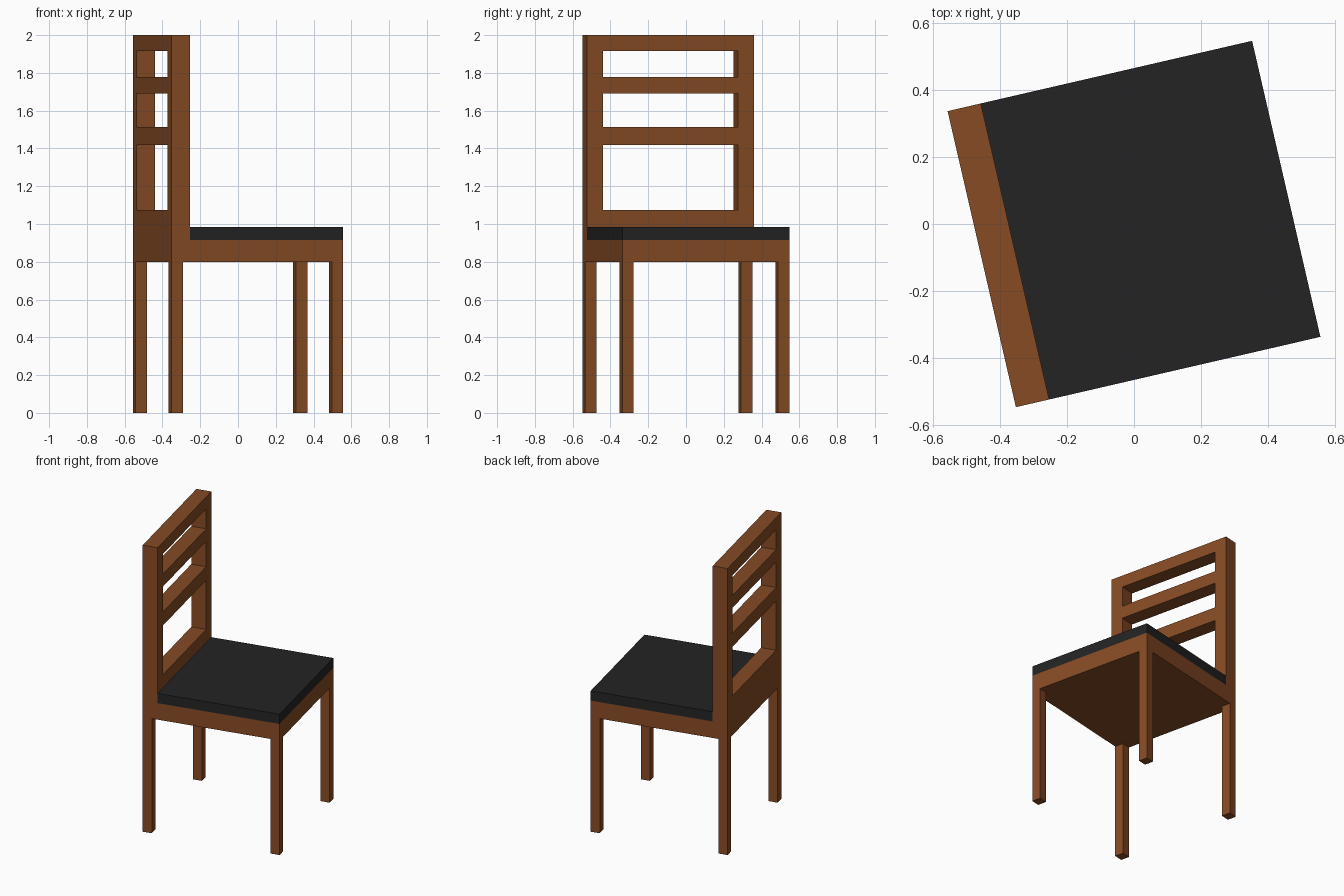
import bpy, math
from mathutils import Matrix

if "Cube" in bpy.data.objects:
    bpy.data.objects.remove(bpy.data.objects["Cube"])

HX, HY = 0.467, 0.454            # half footprint of the chair
BACK = 0.102                     # thickness of the backrest
LEG = 0.062
POST = 0.087
TURN = Matrix.Rotation(math.radians(13), 4, 'Z')   # whole chair is turned


def material(name, rgb):
    m = bpy.data.materials.new(name)
    m.diffuse_color = (*rgb, 1)
    m.use_nodes = True
    m.node_tree.nodes["Principled BSDF"].inputs["Base Color"].default_value = m.diffuse_color
    return m


wood = material("brown wood", (0.24, 0.07, 0.018))
black = material("black cushion", (0.017, 0.017, 0.017))


def box(name, lo, hi, mat):
    bpy.ops.mesh.primitive_cube_add(size=1)
    o = bpy.context.object
    o.name = name
    mid = [(a + b) / 2 for a, b in zip(lo, hi)]
    size = [b - a for a, b in zip(lo, hi)]
    o.data.transform(Matrix.Translation(mid) @ Matrix.Diagonal((*size, 1)))
    o.matrix_world = TURN
    o.data.materials.append(mat)
    return o


# Legs, flush with the corners
for sx, end in ((-1, "back"), (1, "front")):
    for sy, side in ((-1, "right"), (1, "left")):
        xs = sorted((sx * HX, sx * (HX - LEG)))
        ys = sorted((sy * HY, sy * (HY - LEG)))
        box(f"{end}_{side}_leg", (xs[0], ys[0], 0), (xs[1], ys[1], 0.8), wood)

# Seat base and cushion, in front of the backrest
box("seat_base", (-HX + BACK, -HY, 0.8), (HX, HY, 0.915), wood)
box("seat_cushion", (-HX + BACK, -HY, 0.915), (HX, HY, 0.983), black)

# Backrest: filled outline with three openings, extruded
curve = bpy.data.curves.new("backrest_profile", 'CURVE')
curve.dimensions = '2D'
curve.fill_mode = 'BOTH'
curve.extrude = BACK / 2


def loop(half, z0, z1):
    s = curve.splines.new('POLY')
    s.points.add(3)
    for p, (y, z) in zip(s.points, ((-half, z0), (half, z0), (half, z1), (-half, z1))):
        p.co = (y, z, 0, 1)
    s.use_cyclic_u = True


loop(HY, 0.8, 2.0)
for z0, z1 in ((1.075, 1.418), (1.513, 1.69), (1.777, 1.917)):
    loop(HY - POST, z0, z1)

helper = bpy.data.objects.new("backrest_helper", curve)
bpy.context.collection.objects.link(helper)
bpy.context.view_layer.update()
mesh = bpy.data.meshes.new_from_object(helper.evaluated_get(bpy.context.evaluated_depsgraph_get()))
bpy.data.objects.remove(helper)
# Stand the profile upright: curve x -> y, y -> z, depth -> x
mesh.transform(Matrix(((0, 0, 1, -HX + BACK / 2), (1, 0, 0, 0), (0, 1, 0, 0), (0, 0, 0, 1))))
mesh.materials.clear()
mesh.materials.append(wood)
for p in mesh.polygons:
    p.use_smooth = False
back = bpy.data.objects.new("backrest", mesh)
bpy.context.collection.objects.link(back)
back.matrix_world = TURN
